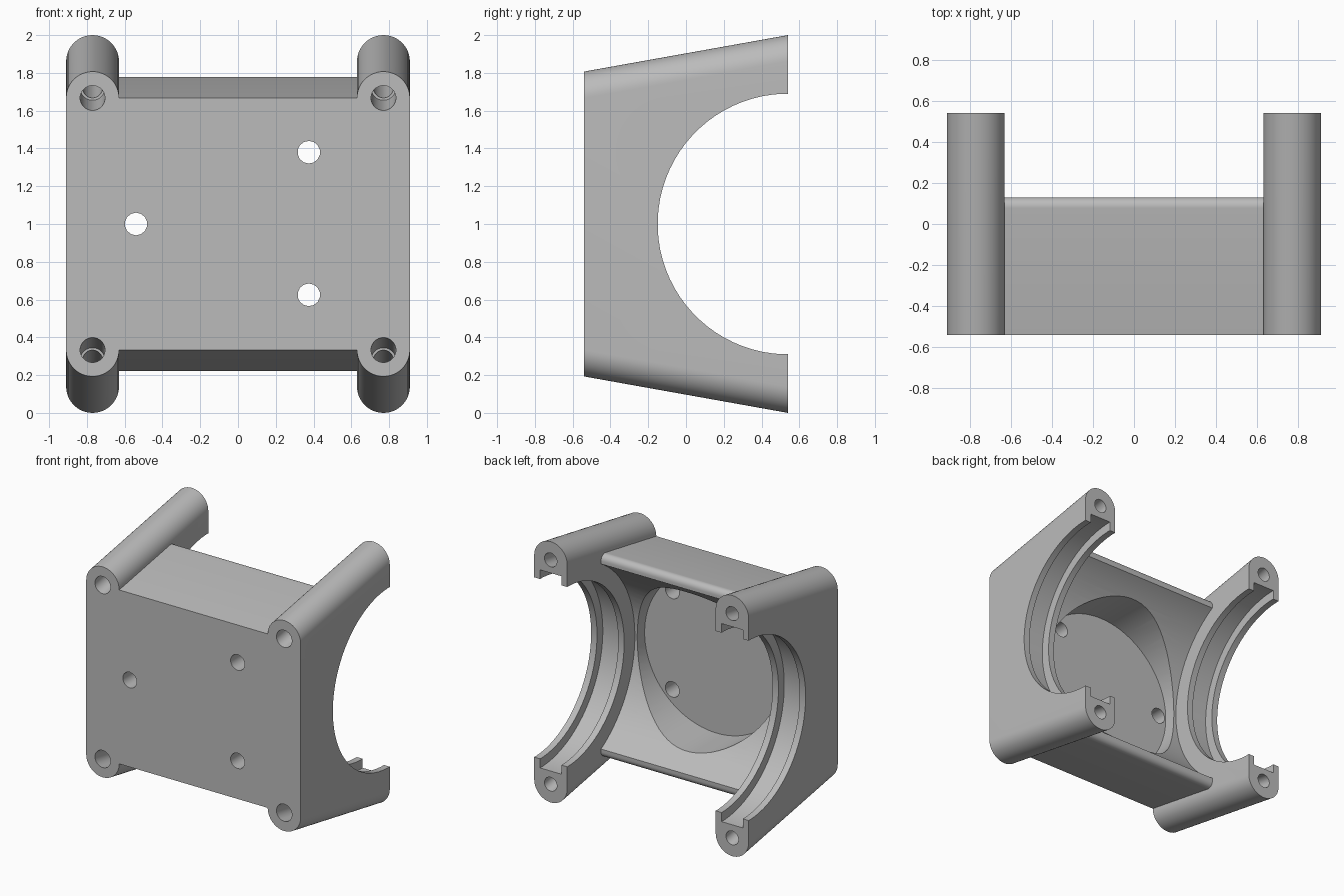
import bpy, bmesh, math
from mathutils import Vector

cube = bpy.data.objects.get("Cube")
if cube:
    bpy.data.objects.remove(cube, do_unlink=True)

# Main dimensions
FRONT, BACK = -0.54, 0.54
POST_X, POST_R = 0.77, 0.14
INNER_X = POST_X - POST_R
FRONT_HALF, BACK_HALF = 0.667, 0.86      # half height of post axes at each end
SLOPE = (BACK_HALF - FRONT_HALF) / (BACK - FRONT)

grey = bpy.data.materials.new("light_grey_plastic")
grey.use_nodes = True
grey.diffuse_color = (0.5, 0.5, 0.5, 1)
grey.node_tree.nodes["Principled BSDF"].inputs["Base Color"].default_value = (0.5, 0.5, 0.5, 1)


def loft(name, ring_a, ring_b):
    """Closed solid between two matching rings of points."""
    bm = bmesh.new()
    a = [bm.verts.new(p) for p in ring_a]
    b = [bm.verts.new(p) for p in ring_b]
    bm.faces.new(a)
    bm.faces.new(b)
    for i in range(len(a)):
        j = (i + 1) % len(a)
        bm.faces.new((a[i], a[j], b[j], b[i]))
    bmesh.ops.recalc_face_normals(bm, faces=bm.faces)
    mesh = bpy.data.meshes.new(name)
    bm.to_mesh(mesh)
    bm.free()
    mesh.materials.append(grey)
    obj = bpy.data.objects.new(name, mesh)
    bpy.context.collection.objects.link(obj)
    return obj


def rod(name, start, end, radius, sides):
    """Cylinder between two points, with caps square to its main axis."""
    start, end = Vector(start), Vector(end)
    along_x = abs(end.x - start.x) > abs(end.y - start.y)
    ring = []
    for i in range(sides):
        t = math.tau * (i + 0.5) / sides
        c, s = radius * math.cos(t), radius * math.sin(t)
        ring.append(Vector((0, c, s)) if along_x else Vector((c, 0, s)))
    return loft(name, [start + p for p in ring], [end + p for p in ring])


def combine(target, other, operation):
    mod = target.modifiers.new("combine", 'BOOLEAN')
    mod.operation, mod.solver, mod.object = operation, 'EXACT', other
    bpy.context.view_layer.update()
    graph = bpy.context.evaluated_depsgraph_get()
    mesh = bpy.data.meshes.new_from_object(target.evaluated_get(graph))
    target.modifiers.remove(mod)
    target.data = mesh
    bpy.data.objects.remove(other, do_unlink=True)


def stadium(x, y, half):
    """Upright slot outline with round ends."""
    pts = []
    for side in (1, -1):
        for i in range(25):
            t = math.pi * i / 24
            pts.append((x + side * POST_R * math.cos(t), y,
                        1 + side * (half + POST_R * math.sin(t))))
    return pts


# Central panel block: tapered profile with rounded rear edges
REAR, LIP = 0.13, 0.045
upper = [(FRONT, FRONT_HALF)]
rear_half = FRONT_HALF + SLOPE * (REAR - FRONT)
for i in range(7):
    t = math.radians(100 - 100 * i / 6)
    upper.append((REAR - LIP + LIP * math.cos(t),
                  rear_half - LIP * 1.2 + LIP * math.sin(t)))
profile = [(y, 1 + h) for y, h in upper] + [(y, 1 - h) for y, h in reversed(upper)]
width = INNER_X + 0.05
body = loft("bracket_body", [(-width, y, z) for y, z in profile],
            [(width, y, z) for y, z in profile])

# Wide curved cavity and flat-bottomed round recess
combine(body, rod("cavity", (-1, BACK, 1), (1, BACK, 1), 0.82, 96), 'DIFFERENCE')
combine(body, rod("recess", (0, -0.37, 1), (0, 1, 1), 0.61, 72), 'DIFFERENCE')

# End plates with half-round openings and a bearing groove
for side in (-1, 1):
    x = side * POST_X
    plate = loft("end_plate", stadium(x, FRONT, FRONT_HALF), stadium(x, BACK, BACK_HALF))
    for radius, half in ((0.69, 0.3), (0.76, 0.09)):
        combine(plate, rod("opening", (x - half, BACK, 1), (x + half, BACK, 1), radius, 80),
                'DIFFERENCE')
    # Sloping screw holes, wider at the front
    for up in (-1, 1):
        def axis(y):
            return (x, y, 1 + up * (FRONT_HALF + SLOPE * (y - FRONT)))
        combine(plate, rod("screw_hole", axis(-0.7), axis(0.7), 0.053, 24), 'DIFFERENCE')
        combine(plate, rod("counterbore", axis(-0.7), axis(-0.24), 0.066, 24), 'DIFFERENCE')
    combine(body, plate, 'UNION')

# Three mounting holes through the front wall
for x, z in ((-0.54, 1.0), (0.375, 1.38), (0.375, 0.625)):
    combine(body, rod("mount_hole", (x, -0.7, z), (x, 0, z), 0.06, 14), 'DIFFERENCE')

# Smooth curved walls, crisp edges
for obj in bpy.context.selected_objects:
    obj.select_set(False)
body.select_set(True)
bpy.context.view_layer.objects.active = body
bpy.ops.object.shade_smooth_by_angle(angle=math.radians(35))
